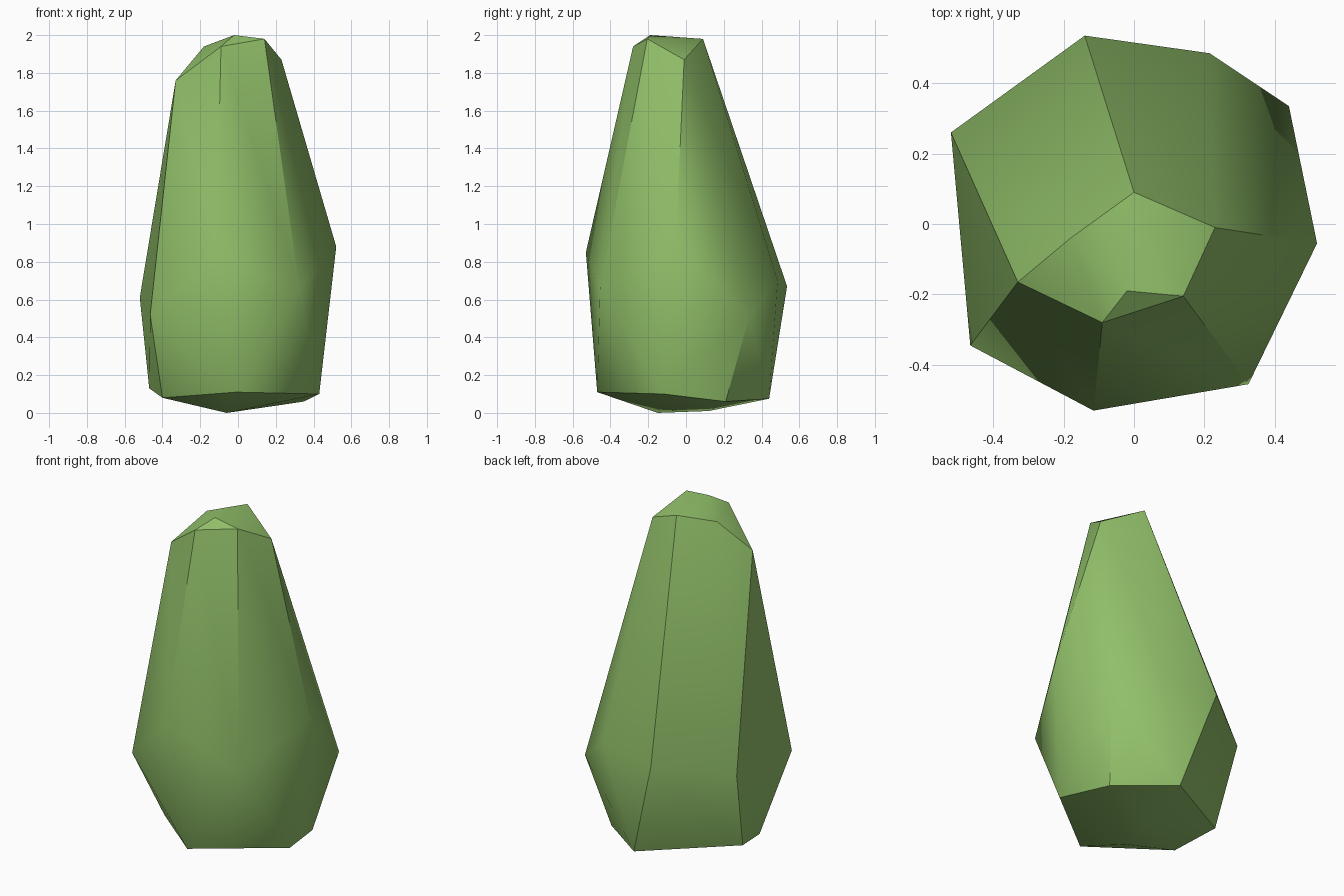
import bpy, bmesh, math

if "Cube" in bpy.data.objects:
    bpy.data.objects.remove(bpy.data.objects["Cube"])

green = bpy.data.materials.new("leaf green")
green.diffuse_color = (0.28, 0.52, 0.14, 1)
green.use_nodes = True
green.node_tree.nodes["Principled BSDF"].inputs["Base Color"].default_value = green.diffuse_color

# Rings of corner points of the faceted stone, bottom to top
rings = [
    # underside
    [(-.06, -.15, 0), (.0, .12, .01)],
    # foot
    [(-.01, -.47, .11), (.43, -.12, .10), (.35, .21, .06),
     (.04, .44, .075), (-.47, .13, .13), (-.40, -.13, .08)],
    # belly
    [(-.14, .535, .67), (.215, .485, .70), (.44, .335, .51), (.52, -.055, .88),
     (.325, -.455, .66), (-.115, -.53, .85), (-.465, -.345, .52), (-.52, .26, .61)],
    # crown
    [(0, .09, 1.98), (.23, -.01, 1.87), (.14, -.205, 1.98), (-.09, -.28, 1.94),
     (-.33, -.165, 1.76), (-.18, -.04, 1.94), (-.02, -.19, 2.0)],
]

# Faceted body: tight skin around the corner points
bm = bmesh.new()
for ring in rings:
    for p in ring:
        bm.verts.new(p)
bmesh.ops.convex_hull(bm, input=bm.verts)
bmesh.ops.delete(bm, geom=[v for v in bm.verts if not v.link_faces], context='VERTS')
bmesh.ops.recalc_face_normals(bm, faces=bm.faces)
mesh = bpy.data.meshes.new("faceted_stone")
bm.to_mesh(mesh)
bm.free()
mesh.materials.append(green)
stone = bpy.data.objects.new("faceted_stone", mesh)
bpy.context.collection.objects.link(stone)

# Soft shading across shallow edges
bpy.context.view_layer.objects.active = stone
stone.select_set(True)
bpy.ops.object.shade_smooth_by_angle(angle=math.radians(35))
